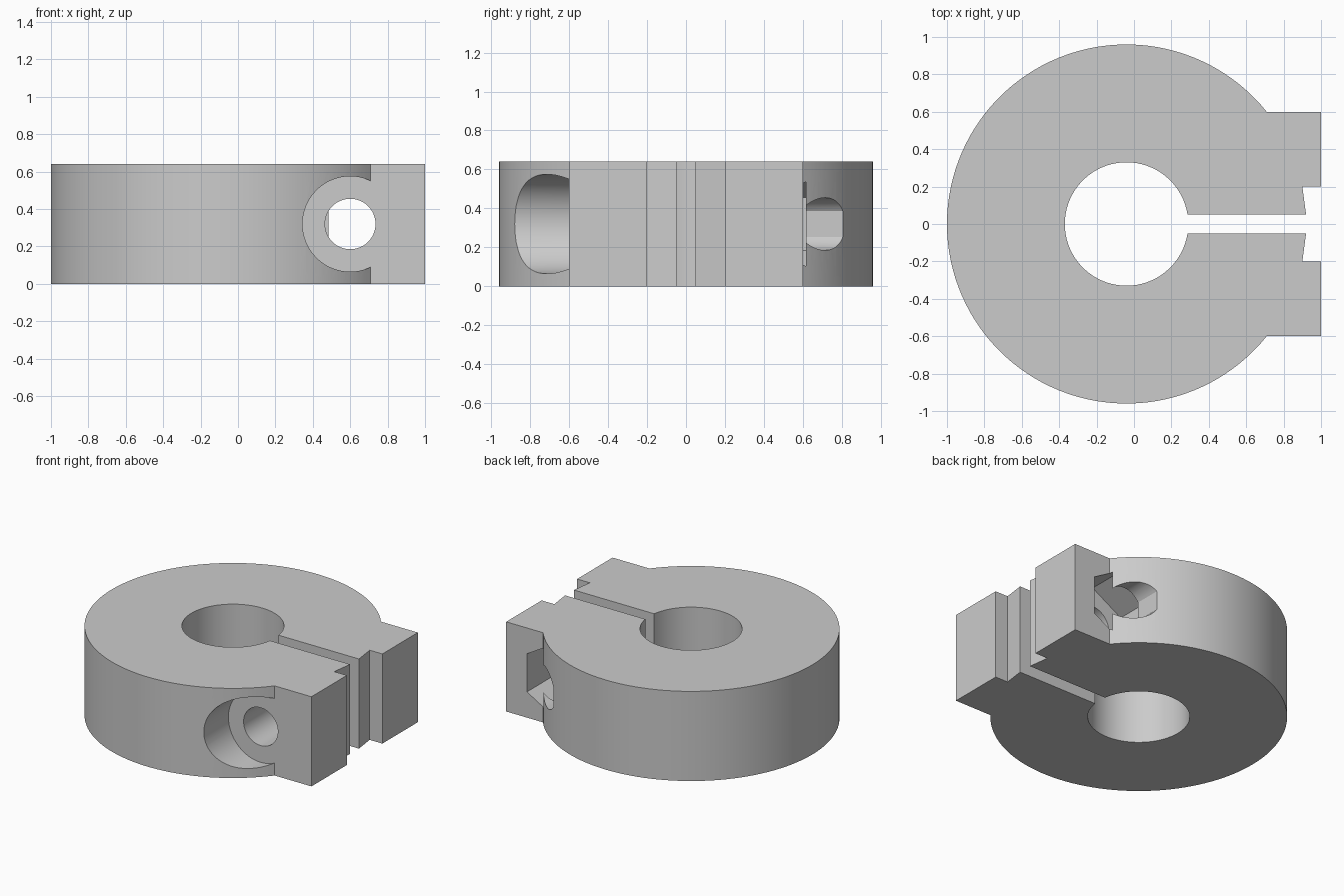
import bpy, bmesh, math
from mathutils import Matrix

if "Cube" in bpy.data.objects:
    bpy.data.objects.remove(bpy.data.objects["Cube"], do_unlink=True)

HEIGHT, CX = 0.64, -0.04           # collar height and ring centre
BOLT_X, BOLT_Z = 0.6, 0.32         # clamp bolt axis, running along y

metal = bpy.data.materials.new("grey_metal")
metal.use_nodes = True
GREY = (0.6, 0.6, 0.6, 1)
metal.diffuse_color = GREY
metal.node_tree.nodes["Principled BSDF"].inputs["Base Color"].default_value = GREY


def prism(name, outline, depth, matrix=Matrix()):
    """Extrude a closed 2D outline along local z."""
    bm = bmesh.new()
    face = bm.faces.new([bm.verts.new((x, y, 0)) for x, y in outline])
    ext = bmesh.ops.extrude_face_region(bm, geom=[face])
    moved = [v for v in ext["geom"] if isinstance(v, bmesh.types.BMVert)]
    bmesh.ops.translate(bm, verts=moved, vec=(0, 0, depth))
    bmesh.ops.recalc_face_normals(bm, faces=bm.faces)
    bm.transform(matrix)
    mesh = bpy.data.meshes.new(name)
    bm.to_mesh(mesh)
    bm.free()
    mesh.materials.append(metal)
    obj = bpy.data.objects.new(name, mesh)
    bpy.context.collection.objects.link(obj)
    return obj


def arc(radius, start, end, steps, cx=0.0):
    return [(cx + radius * math.cos(a), radius * math.sin(a))
            for a in (start + (end - start) * i / steps for i in range(steps + 1))]


def circle(radius, sides, turn=0.0):
    return arc(radius, turn, turn + math.tau, sides)[:-1]


def cutter(name, outline, y0, y1):
    """Prism along y, centred on the bolt axis."""
    place = Matrix.Translation((BOLT_X, y1, BOLT_Z)) @ Matrix.Rotation(math.pi / 2, 4, "X")
    return prism(name, outline, y1 - y0, place)


# Split ring with two clamp ears and a notched mouth
R, r, EAR, GAP = 0.96, 0.33, 0.6, 0.05
a, b = math.asin(EAR / R), math.asin(GAP / r)
mouth = [(1, EAR), (1, 0.2), (0.9, 0.2), (0.92, GAP)]
outline = (arc(R, math.tau - a, a, 96, CX) + mouth
           + arc(r, b, math.tau - b, 72, CX)
           + [(x, -y) for x, y in reversed(mouth)])
collar = prism("clamp_collar", outline, HEIGHT)

# Bolt bore, head counterbore, hexagonal nut pocket and flat-sided exit hole
bore = circle(0.135, 48)
cutters = [
    cutter("bolt_bore_cutter", bore, -0.8, 0.5),
    cutter("counterbore_cutter", circle(0.255, 64), -1.1, -0.601),
    cutter("nut_pocket_cutter", circle(0.272, 6, math.pi / 6), 0.3, 0.615),
    cutter("exit_hole_cutter",
           [p for p in bore if p[0] > -0.115] and
           [(x, y) for x, y in bore if x > -0.118], 0.5, 1.1),
]
for c in cutters:
    mod = collar.modifiers.new(c.name, "BOOLEAN")
    mod.operation, mod.solver, mod.object = "DIFFERENCE", "EXACT", c

# Bake the cuts, then drop the cutters
bpy.context.view_layer.update()
baked = bpy.data.meshes.new_from_object(
    collar.evaluated_get(bpy.context.evaluated_depsgraph_get()))
collar.modifiers.clear()
collar.data = baked
for c in cutters:
    bpy.data.objects.remove(c, do_unlink=True)

bpy.ops.object.select_all(action="DESELECT")
collar.select_set(True)
bpy.context.view_layer.objects.active = collar
bpy.ops.object.shade_smooth_by_angle(angle=math.radians(30))
